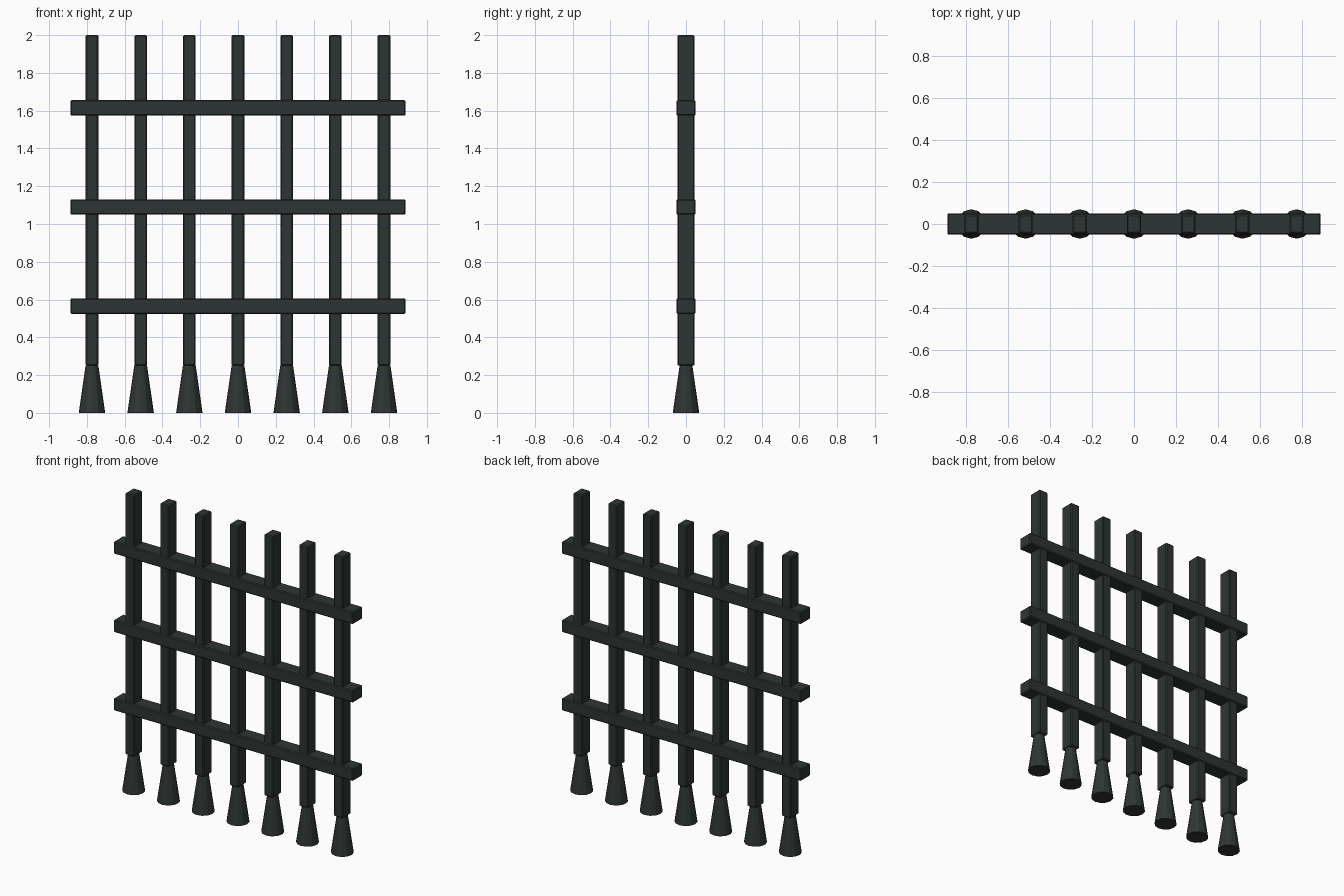
import bpy

cube = bpy.data.objects.get("Cube")
if cube:
    bpy.data.objects.remove(cube, do_unlink=True)

iron = bpy.data.materials.new("dark_iron")
iron.use_nodes = True
COLOUR = (0.027, 0.036, 0.033, 1)
iron.diffuse_color = COLOUR
iron.node_tree.nodes["Principled BSDF"].inputs["Base Color"].default_value = COLOUR


def beam(name, centre, size):
    """Square iron beam with softened edges."""
    bpy.ops.mesh.primitive_cube_add(size=1, location=centre)
    ob = bpy.context.object
    ob.name = name
    ob.scale = size
    bpy.ops.object.transform_apply(location=False, rotation=False, scale=True)
    bevel = ob.modifiers.new("soft_edges", 'BEVEL')
    bevel.width = 0.006
    bevel.segments = 1
    ob.data.materials.append(iron)


def foot(name, x):
    """Flared foot that widens towards the ground."""
    bpy.ops.mesh.primitive_cone_add(vertices=12, radius1=0.07, radius2=0.034,
                                    depth=0.25, location=(x, 0, 0.125))
    ob = bpy.context.object
    ob.name = name
    ob.data.materials.append(iron)


# Upright bars, each on a flared foot
BARS = 7
SPACING = 0.2577
for i in range(BARS):
    x = (i - BARS // 2) * SPACING
    beam(f"upright_bar_{i + 1}", (x, 0, 1.125), (0.067, 0.09, 1.75))
    foot(f"flared_foot_{i + 1}", x)

# Horizontal rails
for label, z in (("lower", 0.565), ("middle", 1.09), ("upper", 1.615)):
    beam(f"{label}_rail", (0, 0, z), (1.775, 0.102, 0.082))
